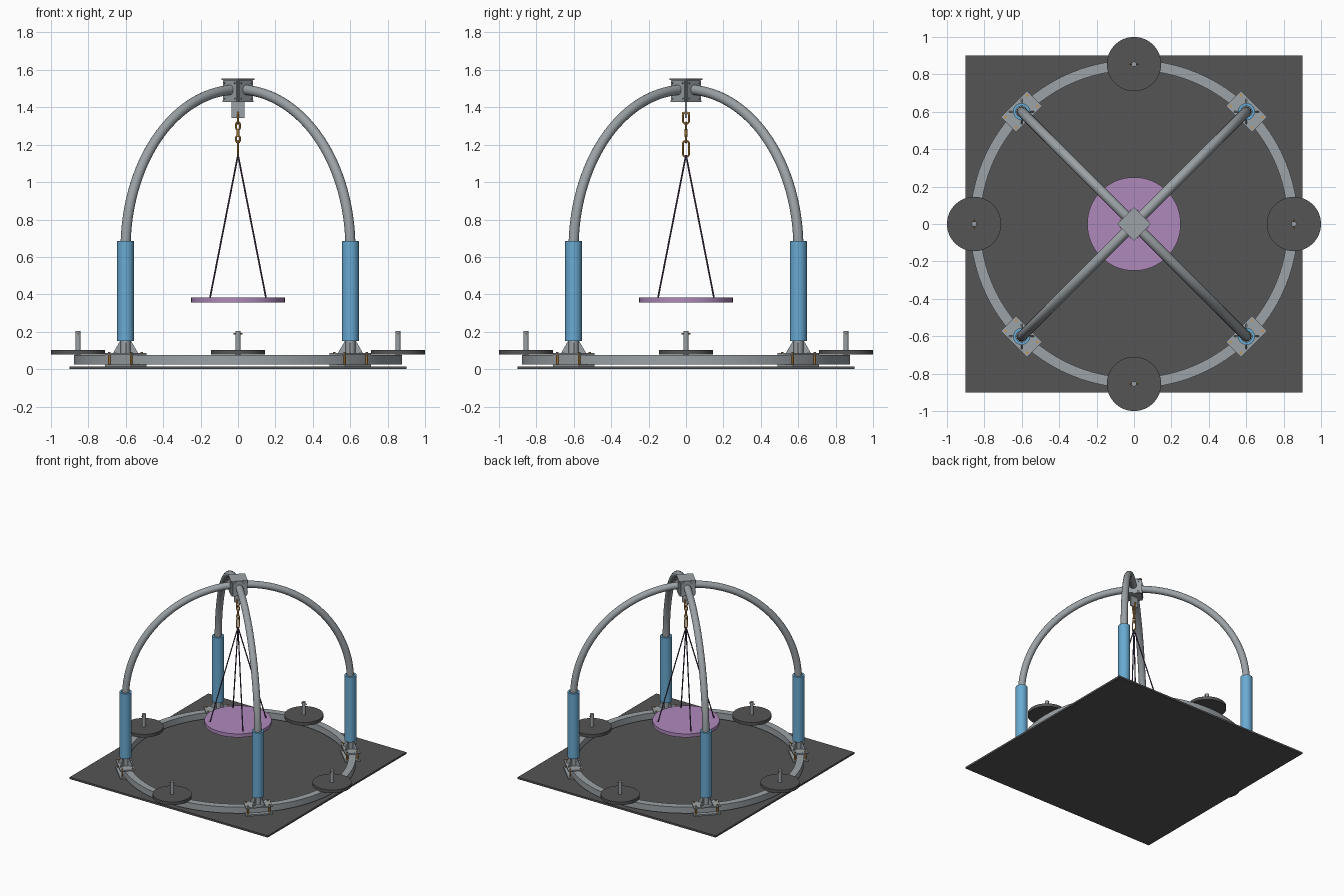
import bpy
import bmesh
import math
from mathutils import Matrix, Vector

if "Cube" in bpy.data.objects:
    bpy.data.objects.remove(bpy.data.objects["Cube"], do_unlink=True)


def material(name, rgb):
    m = bpy.data.materials.new(name)
    m.use_nodes = True
    m.diffuse_color = (*rgb, 1)
    m.node_tree.nodes["Principled BSDF"].inputs["Base Color"].default_value = (*rgb, 1)
    return m


STEEL = material("grey steel", (0.33, 0.36, 0.38))
DARK = material("dark rubber", (0.09, 0.09, 0.09))
BLUE = material("blue padding", (0.14, 0.40, 0.64))
PURPLE = material("purple seat", (0.43, 0.25, 0.50))
ROPE = material("dark purple rope", (0.08, 0.045, 0.10))
GOLD = material("gold hardware", (0.60, 0.30, 0.06))


def finish(name, bm, mat, matrix=Matrix()):
    bmesh.ops.recalc_face_normals(bm, faces=bm.faces)
    mesh = bpy.data.meshes.new(name)
    bm.to_mesh(mesh)
    bm.free()
    mesh.materials.append(mat)
    ob = bpy.data.objects.new(name, mesh)
    bpy.context.collection.objects.link(ob)
    mesh.transform(matrix)
    bpy.ops.object.select_all(action='DESELECT')
    ob.select_set(True)
    bpy.context.view_layer.objects.active = ob
    bpy.ops.object.shade_smooth_by_angle(angle=math.radians(35))
    return ob


def box(name, size, centre, mat, matrix=Matrix()):
    bm = bmesh.new()
    bmesh.ops.create_cube(bm, size=1, matrix=Matrix.Translation(centre) @ Matrix.Diagonal((*size, 1)))
    return finish(name, bm, mat, matrix)


def rod(name, a, b, radius, mat, matrix=Matrix(), segments=16):
    a, b = Vector(a), Vector(b)
    turn = (b - a).to_track_quat('Z', 'Y').to_matrix().to_4x4()
    bm = bmesh.new()
    bmesh.ops.create_cone(bm, cap_ends=True, segments=segments, radius1=radius, radius2=radius,
                          depth=(b - a).length, matrix=Matrix.Translation((a + b) / 2) @ turn)
    return finish(name, bm, mat, matrix)


def hollow(name, inner, outer, low, high, mat, matrix=Matrix(), segments=32):
    """Ring with a rectangular section around z."""
    bm = bmesh.new()
    loops = []
    for i in range(segments):
        c, s = math.cos(math.tau * i / segments), math.sin(math.tau * i / segments)
        loops.append([bm.verts.new((r * c, r * s, z)) for r, z in
                      ((inner, low), (outer, low), (outer, high), (inner, high))])
    for i, loop in enumerate(loops):
        other = loops[(i + 1) % segments]
        for k in range(4):
            n = (k + 1) % 4
            bm.faces.new((loop[k], loop[n], other[n], other[k]))
    return finish(name, bm, mat, matrix)


def sweep(name, points, normal, radius, mat, matrix=Matrix(), closed=False, sides=16):
    """Round tube along a planar path."""
    bm = bmesh.new()
    count = len(points)
    rings = []
    for i, p in enumerate(points):
        before = points[i - 1] if closed or i else p
        after = points[(i + 1) % count] if closed or i < count - 1 else p
        side = (after - before).normalized().cross(normal)
        rings.append([bm.verts.new(p + radius * (math.cos(math.tau * k / sides) * side
                                                 + math.sin(math.tau * k / sides) * normal))
                      for k in range(sides)])
    for i in range(count if closed else count - 1):
        a, b = rings[i], rings[(i + 1) % count]
        for k in range(sides):
            n = (k + 1) % sides
            bm.faces.new((a[k], a[n], b[n], b[k]))
    if not closed:
        bm.faces.new(rings[0])
        bm.faces.new(rings[-1])
    return finish(name, bm, mat, matrix)


def prism(name, outline, thickness, mat, matrix=Matrix()):
    """Plate in the xz plane."""
    bm = bmesh.new()
    face = bm.faces.new([bm.verts.new((x, -thickness / 2, z)) for x, z in outline])
    new = bmesh.ops.extrude_face_region(bm, geom=[face])["geom"]
    bmesh.ops.translate(bm, verts=[v for v in new if isinstance(v, bmesh.types.BMVert)],
                        vec=(0, thickness, 0))
    return finish(name, bm, mat, matrix)


def spin(angle):
    return Matrix.Rotation(angle, 4, 'Z')


# Ground mat and floor ring
box("ground_mat", (1.8, 1.8, 0.015), (0, 0, 0.0075), DARK)
hollow("floor_ring", 0.822, 0.877, 0.024, 0.075, STEEL, segments=96)

REACH = 0.85
Y = Vector((0, 1, 0))
for i in range(4):
    # Diagonal legs: local x points outwards
    turn = spin(math.pi / 4 + i * math.pi / 2)
    at = turn @ Matrix.Translation((REACH, 0, 0))
    box("foot_plate", (0.115, 0.2, 0.01), (0, 0, 0.08), STEEL, at)
    box("clamp_plate", (0.115, 0.2, 0.01), (0, 0, 0.02), STEEL, at)
    for x in (-0.04, 0.04):
        for y in (-0.082, 0.082):
            rod("clamp_bolt", (x, y, 0.016), (x, y, 0.092), 0.007, GOLD, at, 6)
    for k in range(4):
        prism("foot_gusset", [(0.02, 0.084), (0.068, 0.084), (0.03, 0.15), (0.02, 0.15)],
              0.008, STEEL, at @ spin(math.pi / 4 + k * math.pi / 2))
    hollow("leg_sleeve", 0.03, 0.045, 0.15, 0.685, BLUE, at)

    # Arch tube rises straight and bends into the hub
    path = [Vector((REACH, 0, 0.084))]
    path += [Vector((REACH * math.cos(t), 0, 0.645 + REACH * math.sin(t)))
             for t in (math.radians(87 * j / 32) for j in range(33))]
    sweep("arch_tube", path, Y, 0.027, STEEL, turn)

    # Hub flange with bolts
    box("hub_flange", (0.01, 0.1, 0.112), (0.058, 0, 1.488), STEEL, turn)
    for y in (-0.038, 0.038):
        for z in (1.446, 1.53):
            rod("hub_bolt", (0.05, y, z), (0.068, y, z), 0.005, STEEL, turn, 6)

    # Weights standing on the ring
    spot = spin(i * math.pi / 2) @ Matrix.Translation((0.855, 0, 0))
    rod("weight_disc", (0, 0, 0.077), (0, 0, 0.102), 0.145, DARK, spot, 64)
    rod("weight_peg", (0, 0, 0.07), (0, 0, 0.205), 0.014, STEEL, spot)
    rod("peg_pin", (0, -0.024, 0.19), (0, 0.024, 0.19), 0.004, GOLD, spot, 8)

    # Seat ropes
    rod("seat_rope", (0.212, 0, 0.38), (0, 0, 1.145), 0.0045, ROPE, turn, 8)

# Hub core, caps and hanging lug
diagonal = spin(math.pi / 4)
box("hub_core", (0.108, 0.108, 0.115), (0, 0, 1.488), STEEL, diagonal)
box("hub_top_plate", (0.126, 0.126, 0.008), (0, 0, 1.549), STEEL, diagonal)
box("hub_bottom_plate", (0.116, 0.116, 0.008), (0, 0, 1.431), STEEL, diagonal)
box("hanging_lug", (0.07, 0.01, 0.09), (0, 0, 1.388), STEEL)
rod("lug_pin", (0, -0.022, 1.369), (0, 0.022, 1.369), 0.006, GOLD, segments=12)


def chain_link(name, z, half_width, half_height, angle):
    straight = half_height - half_width
    points = []
    for j in range(24):
        t = math.tau * (j + 0.5) / 24
        shift = straight if math.sin(t) > 0 else -straight
        points.append(Vector((half_width * math.cos(t), 0, z + shift + half_width * math.sin(t))))
    sweep(name, points, Y, 0.005, GOLD, spin(angle), closed=True, sides=8)


# Chain: shackle, swivel and carabiner
chain_link("shackle", 1.342, 0.016, 0.031, math.pi / 2)
chain_link("upper_link", 1.300, 0.010, 0.020, 0)
rod("swivel", (0, 0, 1.24), (0, 0, 1.285), 0.007, GOLD)
chain_link("lower_link", 1.230, 0.010, 0.018, 0)
chain_link("carabiner", 1.178, 0.017, 0.042, math.pi / 2)

# Round seat
rod("swing_seat", (0, 0, 0.355), (0, 0, 0.384), 0.25, PURPLE, segments=64)
